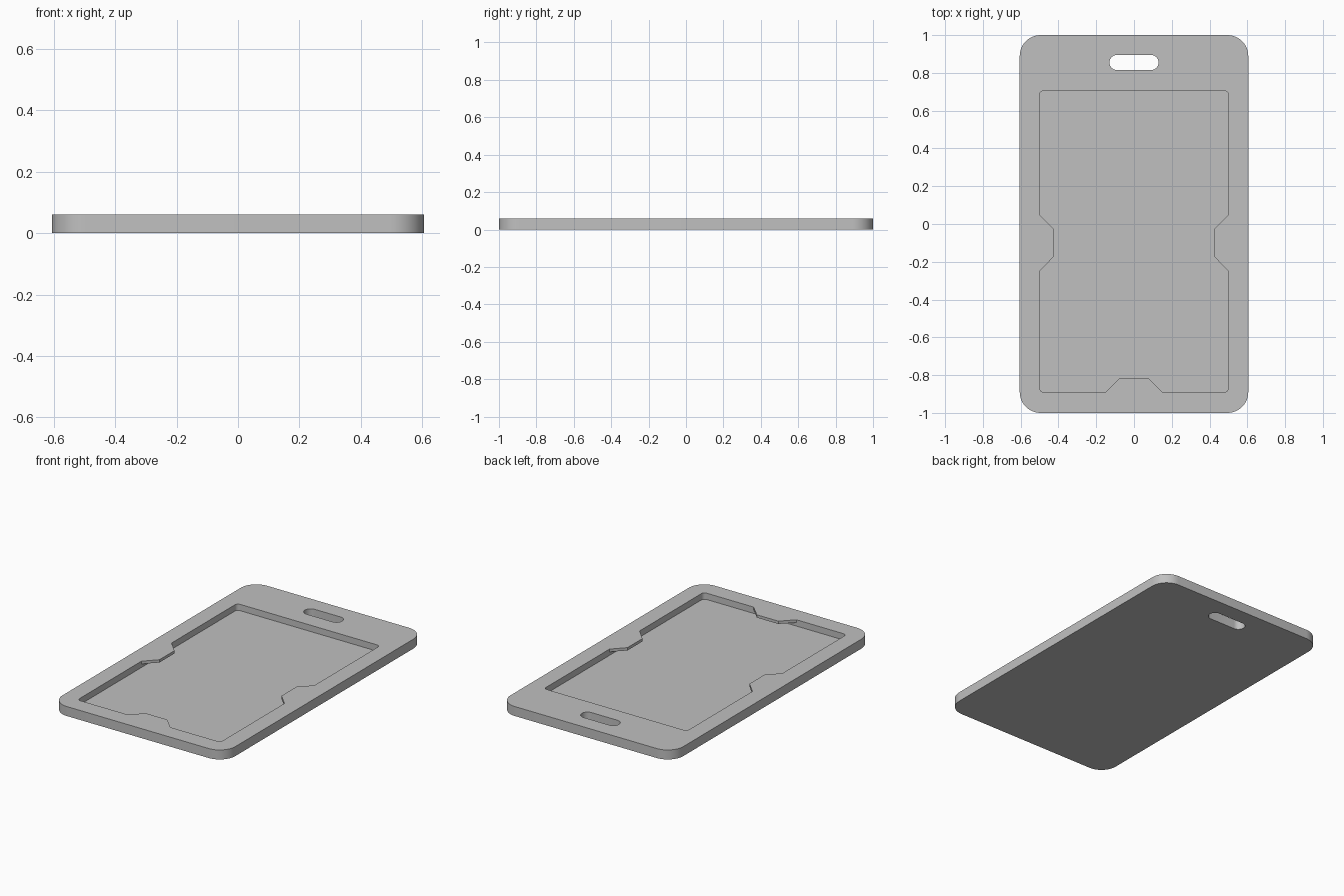
import bpy, bmesh
from math import cos, sin, pi, radians
from mathutils import Vector

cube = bpy.data.objects.get("Cube")
if cube:
    bpy.data.objects.remove(cube, do_unlink=True)

HEIGHT, FLOOR, TAB_UNDER = 0.06, 0.02, 0.042


def rounded_rect(x, y0, y1, r, steps):
    """Corner arcs of a rounded rectangle, counter-clockwise from the +x +y corner."""
    centres = [(x - r, y1 - r), (r - x, y1 - r), (r - x, y0 + r), (x - r, y0 + r)]
    return [[Vector((cx + r * cos((q + i / steps) * pi / 2),
                     cy + r * sin((q + i / steps) * pi / 2)))
             for i in range(steps + 1)] for q, (cx, cy) in enumerate(centres)]


def tab(middle, along, inward, reach):
    """Four wall points and the matching points of a tapered retaining tab."""
    m, a, n = Vector(middle), Vector(along), Vector(inward)
    wall = [m + a * t for t in (-0.15, -0.075, 0.075, 0.15)]
    lip = [p + n * (reach if i in (1, 2) else 0) for i, p in enumerate(wall)]
    return wall, lip


# Outlines: outer edge, strap slot, card pocket and pocket opening with tabs
outer = sum(rounded_rect(0.605, -1, 1, 0.11, 12), [])
slot = sum(rounded_rect(0.13, 0.815, 0.895, 0.0399, 10), [])
corners = rounded_rect(0.5, -0.89, 0.705, 0.022, 5)
tabs = [None,
        tab((-0.5, -0.1), (0, -1), (1, 0), 0.073),
        tab((0, -0.89), (1, 0), (0, 1), 0.075),
        tab((0.5, -0.1), (0, 1), (-1, 0), 0.073)]
pocket, opening = [], []
for corner, t in zip(corners, tabs):
    pocket += corner + (t[0] if t else [])
    opening += corner + (t[1] if t else [])

bm = bmesh.new()


def ring(points, z):
    verts = [bm.verts.new((p.x, p.y, z)) for p in points]
    for a, b in zip(verts, verts[1:] + verts[:1]):
        bm.edges.new((a, b))
    return verts


def bridge(low, high):
    n = len(low)
    for i in range(n):
        j = (i + 1) % n
        bm.faces.new((low[i], low[j], high[j], high[i]))


def cap(*rings):
    edges = [bm.edges.get((r[i - 1], r[i])) for r in rings for i in range(len(r))]
    bmesh.ops.triangle_fill(bm, edges=edges, use_beauty=True, normal=(0, 0, 1))


# Outer wall and strap slot
outer_low, outer_high = ring(outer, 0), ring(outer, HEIGHT)
slot_low, slot_high = ring(slot, 0), ring(slot, HEIGHT)
bridge(outer_low, outer_high)
bridge(slot_low, slot_high)

# Pocket wall, tab undersides and tab edges
steps = [ring(pocket, FLOOR), ring(pocket, TAB_UNDER),
         ring(opening, TAB_UNDER), ring(opening, HEIGHT)]
for low, high in zip(steps, steps[1:]):
    bridge(low, high)

# Back, top rim and pocket floor
cap(outer_low, slot_low)
cap(outer_high, slot_high, steps[-1])
cap(steps[0])

bmesh.ops.remove_doubles(bm, verts=bm.verts, dist=0.0001)
bmesh.ops.recalc_face_normals(bm, faces=bm.faces)
mesh = bpy.data.meshes.new("card_holder")
bm.to_mesh(mesh)
bm.free()

holder = bpy.data.objects.new("card_holder", mesh)
bpy.context.collection.objects.link(holder)

# Plain grey plastic
grey = bpy.data.materials.new("grey_plastic")
grey.use_nodes = True
colour = (0.53, 0.53, 0.53, 1)
grey.diffuse_color = colour
grey.node_tree.nodes["Principled BSDF"].inputs["Base Color"].default_value = colour
mesh.materials.append(grey)

bpy.ops.object.select_all(action='DESELECT')
holder.select_set(True)
bpy.context.view_layer.objects.active = holder
bpy.ops.object.shade_smooth_by_angle(angle=radians(30))
